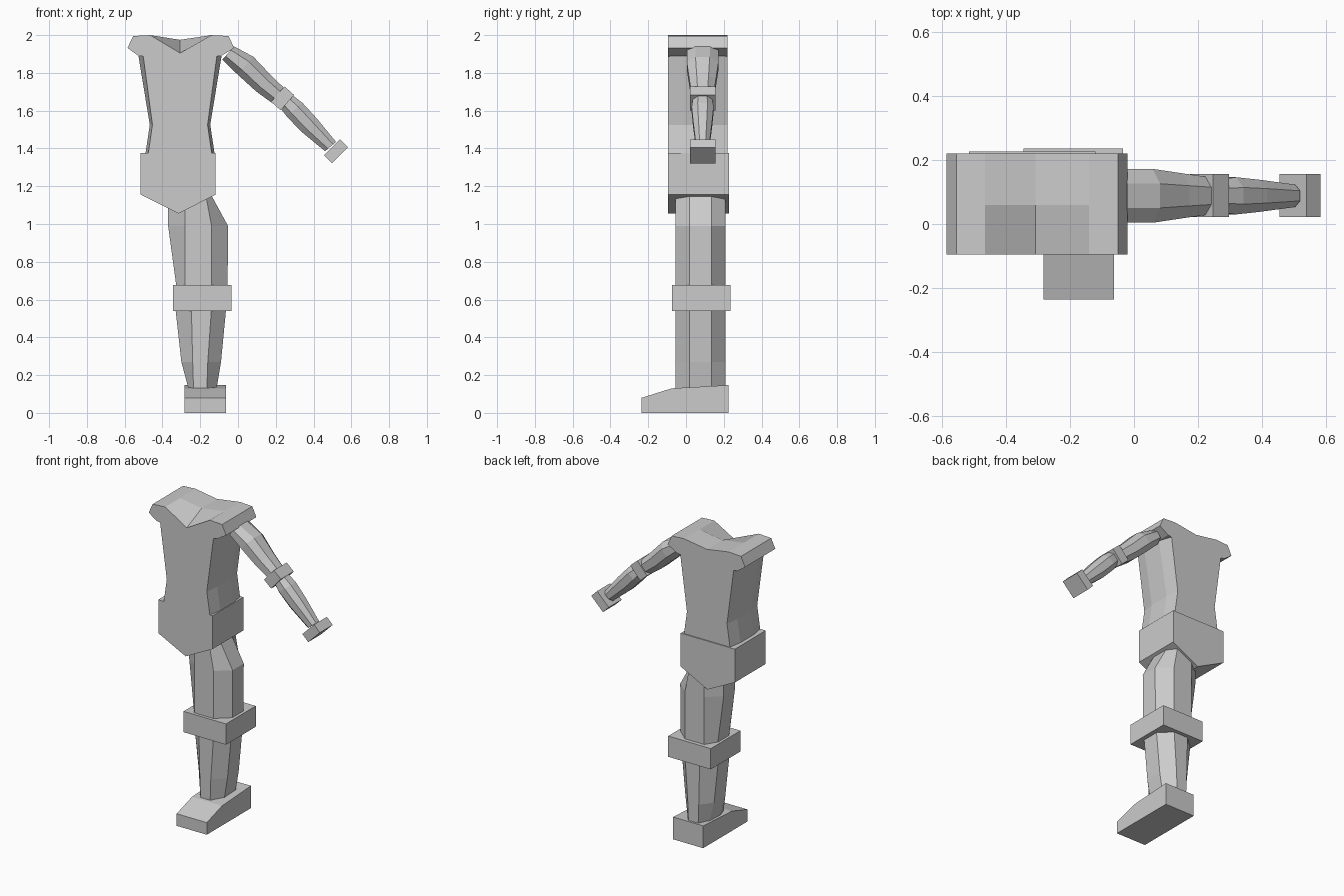
import bpy, bmesh
from mathutils import Vector

if "Cube" in bpy.data.objects:
    bpy.data.objects.remove(bpy.data.objects["Cube"])


def loft(name, rings):
    """Skin a list of equal-length point rings and cap both ends."""
    bm = bmesh.new()
    vs = [[bm.verts.new(p) for p in ring] for ring in rings]
    n = len(vs[0])
    for a, b in zip(vs, vs[1:]):
        for i in range(n):
            j = (i + 1) % n
            bm.faces.new((a[i], a[j], b[j], b[i]))
    bm.faces.new(vs[0])
    bm.faces.new(vs[-1])
    bmesh.ops.recalc_face_normals(bm, faces=bm.faces)
    mesh = bpy.data.meshes.new(name)
    bm.to_mesh(mesh)
    bm.free()
    ob = bpy.data.objects.new(name, mesh)
    bpy.context.collection.objects.link(ob)
    return ob


def prism_y(name, profile, y0, y1):
    return loft(name, [[(x, y, z) for x, z in profile] for y in (y0, y1)])


def octagon(z, left, fl, fr, right, y0, y1):
    """Bevelled box section: flat front/back between fl and fr."""
    d = (y1 - y0) * 0.28
    return [(fl, y0, z), (fr, y0, z), (right, y0 + d, z), (right, y1 - d, z),
            (fr, y1, z), (fl, y1, z), (left, y1 - d, z), (left, y0 + d, z)]


# Torso below the shoulders
CX = -0.307
loft("torso", [octagon(z, CX - w, CX - f, CX + f, CX + w, -0.095, 0.22)
               for z, w, f in ((1.36, 0.185, 0.17), (1.525, 0.16, 0.146), (1.89, 0.22, 0.195))])

# Shoulder yoke with a neck dip at the front
loft("shoulders", [[(x, y, z) for x, z in (
    (-0.505, 1.888), (-0.53, 1.892), (-0.585, 1.932), (-0.555, 1.995), (-0.465, 2.0), (CX, dip),
    (-0.14, 2.0), (-0.05, 1.995), (-0.02, 1.932), (-0.085, 1.892), (-0.11, 1.888))]
    for y, dip in ((-0.095, 1.905), (0.06, 1.975), (0.22, 1.975))])

# Pelvis
prism_y("pelvis", [(-0.515, 1.375), (-0.515, 1.155), (-0.315, 1.055),
                   (-0.12, 1.155), (-0.12, 1.375)], -0.095, 0.227)

# Leg
loft("thigh", [octagon(z, *xs, -0.055, 0.21) for z, xs in (
    (1.15, (-0.37, -0.28, -0.17, -0.14)),
    (0.99, (-0.37, -0.28, -0.14, -0.053)),
    (0.66, (-0.325, -0.28, -0.14, -0.055)))])
prism_y("knee", [(-0.345, 0.54), (-0.035, 0.54), (-0.035, 0.677), (-0.345, 0.677)], -0.075, 0.235)
loft("shin", [octagon(z, *xs, -0.055, 0.21) for z, xs in (
    (0.56, (-0.332, -0.247, -0.14, -0.062)),
    (0.27, (-0.3, -0.24, -0.16, -0.09)),
    (0.12, (-0.26, -0.235, -0.165, -0.115)))])
foot = [(-0.235, 0), (-0.235, 0.08), (-0.075, 0.13), (0.225, 0.147), (0.225, 0)]
loft("foot", [[(x, y, z) for y, z in foot] for x in (-0.283, -0.063)])

# Arm, built along a sloping axis
AY = 0.088


def arm_ring(x, z, r, ry, axis):
    d = Vector(axis).normalized()
    up = Vector((-d.y, d.x))
    pts = ((1, .45), (.45, 1), (-.45, 1), (-1, .45), (-1, -.45), (-.45, -1), (.45, -1), (1, -.45))
    return [(x + up.x * r * a, AY + ry * b, z + up.y * r * a) for a, b in pts]


def arm_box(name, x, z, half_len, half_w, axis):
    d = Vector(axis).normalized()
    up = Vector((-d.y, d.x))
    c = Vector((x, z))
    prism_y(name, [c + d * half_len * a + up * half_w * b
                   for a, b in ((-1, -1), (1, -1), (1, 1), (-1, 1))], 0.022, 0.156)


upper, lower = (0.75, -0.66), (0.65, -0.76)
loft("upper_arm", [arm_ring(x, z, r, ry, upper) for x, z, r, ry in (
    (-0.052, 1.905, 0.047, 0.084), (0.04, 1.838, 0.063, 0.084),
    (0.135, 1.745, 0.058, 0.07), (0.222, 1.672, 0.05, 0.058))])
arm_box("elbow", 0.236, 1.665, 0.034, 0.054, upper)
loft("forearm", [arm_ring(x, z, r, ry, lower) for x, z, r, ry in (
    (0.245, 1.66, 0.045, 0.05), (0.3, 1.605, 0.055, 0.058),
    (0.375, 1.525, 0.054, 0.05), (0.49, 1.41, 0.038, 0.035))])
arm_box("hand", 0.518, 1.385, 0.03, 0.06, (0.7, -0.7))
